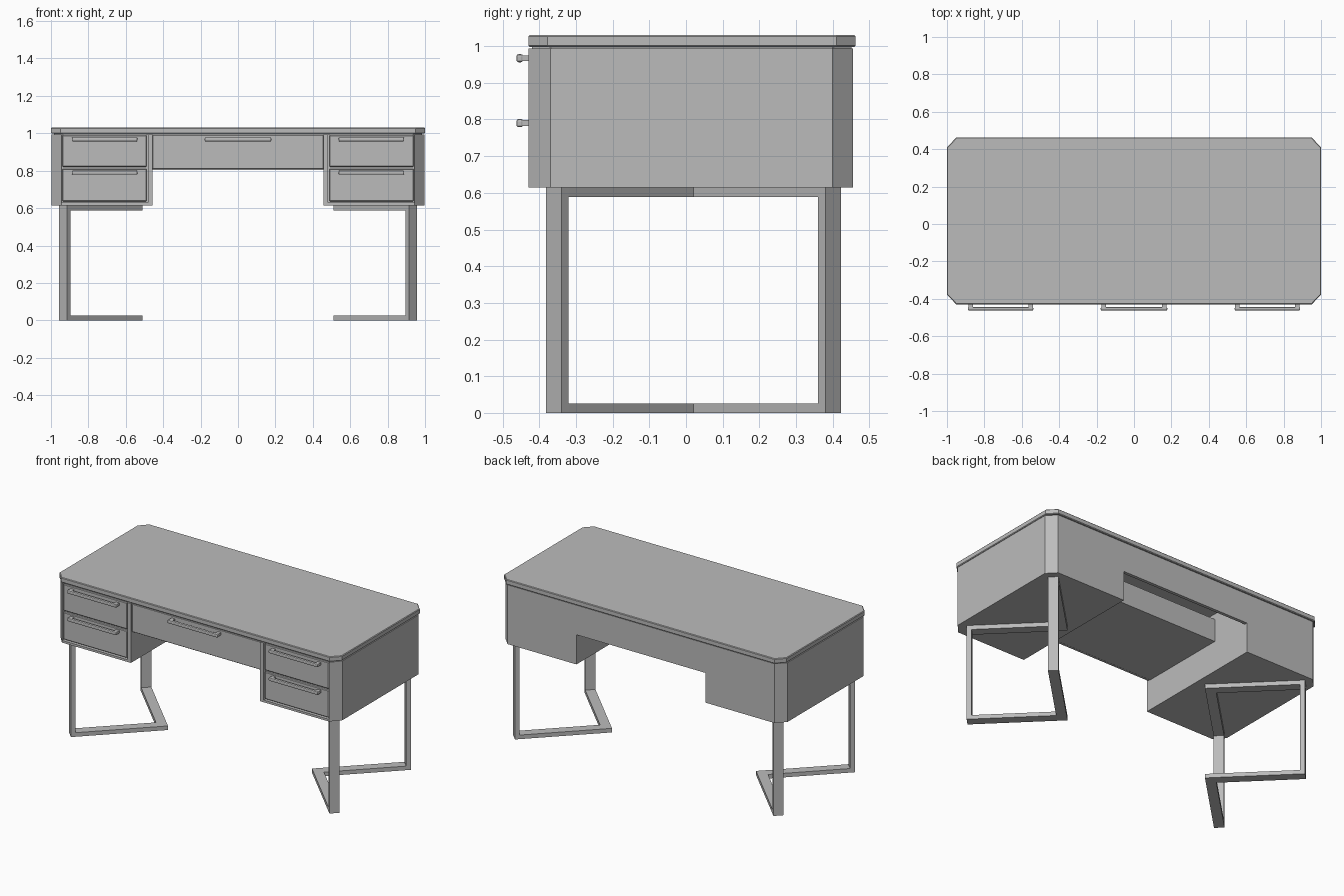
import bpy, bmesh, math

if "Cube" in bpy.data.objects:
    bpy.data.objects.remove(bpy.data.objects["Cube"])

grey = bpy.data.materials.new("satin_grey")
grey.diffuse_color = (0.5, 0.5, 0.5, 1)
grey.use_nodes = True
grey.node_tree.nodes["Principled BSDF"].inputs["Base Color"].default_value = grey.diffuse_color


def prism(name, pts, z0, z1, bevel=0.0, segments=1):
    """Extrude a plan outline from z0 to z1."""
    bm = bmesh.new()
    face = bm.faces.new([bm.verts.new((x, y, z0)) for x, y in pts])
    ext = bmesh.ops.extrude_face_region(bm, geom=[face])
    for v in ext["geom"]:
        if isinstance(v, bmesh.types.BMVert):
            v.co.z = z1
    bmesh.ops.recalc_face_normals(bm, faces=bm.faces)
    mesh = bpy.data.meshes.new(name)
    bm.to_mesh(mesh)
    bm.free()
    mesh.materials.append(grey)
    ob = bpy.data.objects.new(name, mesh)
    bpy.context.collection.objects.link(ob)
    if bevel:
        mod = ob.modifiers.new("edge", 'BEVEL')
        mod.width = bevel
        mod.segments = segments
        mod.limit_method = 'ANGLE'
        mod.angle_limit = math.radians(50)
    return ob


def box(name, x0, x1, y0, y1, z0, z1, bevel=0.0, segments=1):
    return prism(name, [(x0, y0), (x1, y0), (x1, y1), (x0, y1)], z0, z1, bevel, segments)


def handle(name, x, half, z, back):
    """Slim pull bar on two end posts."""
    box(name + "_bar", x - half, x + half, -0.4625, -0.444, z - 0.011, z + 0.011, 0.006, 2)
    for k, e in enumerate((-1, 1)):
        c = x + e * (half - 0.015)
        box(f"{name}_post_{k}", c - 0.012, c + 0.012, -0.45, back, z - 0.008, z + 0.008)


# Desk top with clipped corners
top = [(-0.95, -0.43), (0.95, -0.43), (1, -0.378), (1, 0.41),
       (0.95, 0.4625), (-0.95, 0.4625), (-1, 0.41), (-1, -0.378)]
prism("desk_top", top, 0.998, 1.03, 0.004)
prism("top_underlay", [(x * 0.985, y * 0.975) for x, y in top], 0.99, 1.0)

for side, s in (("left", -1), ("right", 1)):
    def mx(pts):
        return [(s * x, y) for x, y in pts]

    # Pedestal carcass with clipped outer corners
    prism(side + "_pedestal", mx([(0.475, -0.41), (0.945, -0.41), (0.945, -0.43), (0.998, -0.37),
                                  (0.998, 0.40), (0.945, 0.455), (0.475, 0.455)]), 0.615, 0.994)
    x0, x1 = sorted((s * 0.457, s * 0.482))
    box(side + "_inner_panel", x0, x1, -0.43, 0.455, 0.615, 0.994)
    x0, x1 = sorted((s * 0.48, s * 0.946))
    box(side + "_bottom_lip", x0, x1, -0.43, -0.40, 0.615, 0.629)

    # Two drawers with pulls
    x0, x1 = sorted((s * 0.488, s * 0.939))
    for n, (z0, z1, hz) in enumerate(((0.636, 0.81, 0.79), (0.82, 0.99, 0.967))):
        box(f"{side}_drawer_{n}", x0, x1, -0.426, -0.405, z0, z1, 0.004)
        handle(f"{side}_handle_{n}", s * 0.713, 0.175, hz, -0.42)

    # Leg frame: two flat uprights joined by V-shaped bars at floor and top
    w, t = 0.03 * math.sqrt(0.5), 0.028 * math.sqrt(0.5)
    ax, ex, cy, dy = 0.552, 0.936, 0.02, 0.381
    chevron = [(ax - 2 * w, cy), (ex - w, cy + dy + w), (ex + w, cy + dy - w),
               (ax + 2 * w, cy), (ex + w, cy - dy + w), (ex - w, cy - dy - w)]
    for label, z0, z1 in (("floor", 0.0, 0.026), ("upper", 0.588, 0.615)):
        prism(f"{side}_{label}_bar", mx(chevron), z0, z1)
    for label, f in (("back", 1), ("front", -1)):
        outer = [(ex - w, cy + f * (dy + w)), (ex + w, cy + f * (dy - w))]
        inner = [(x - t, y - f * t) for x, y in reversed(outer)]
        prism(f"{side}_{label}_leg", mx(outer + inner), 0.0, 0.615)

# Knee space: shallow centre drawer and back apron
box("centre_drawer_front", -0.457, 0.457, -0.42, -0.40, 0.81, 0.99, 0.003)
box("centre_drawer_box", -0.457, 0.457, -0.402, 0.17, 0.81, 0.955)
handle("centre_handle", 0.0, 0.178, 0.967, -0.415)
box("back_apron", -0.476, 0.476, 0.435, 0.455, 0.805, 0.994)
